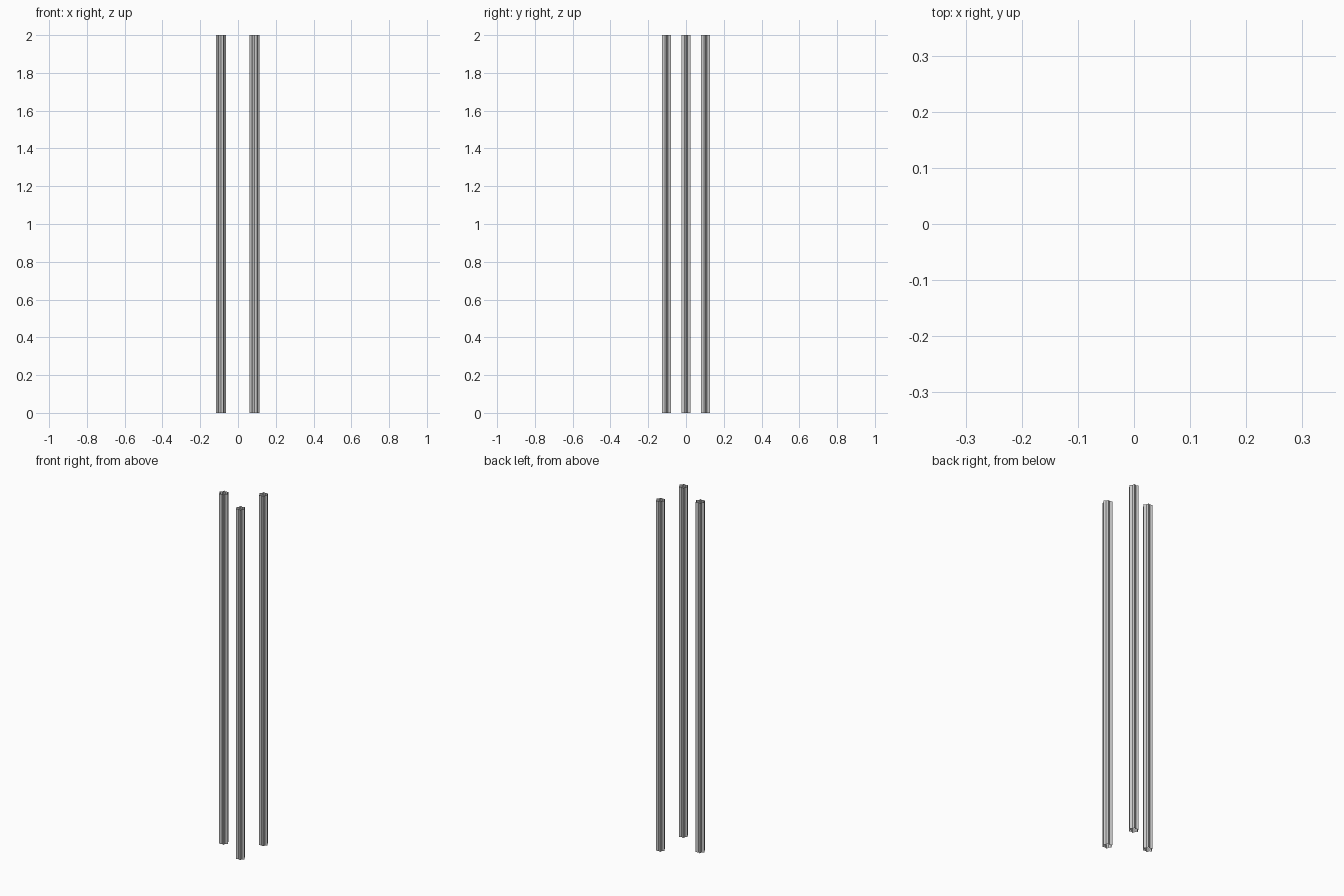
import bpy, bmesh
from math import cos, sin, pi

if "Cube" in bpy.data.objects:
    bpy.data.objects.remove(bpy.data.objects["Cube"])

HEIGHT = 2.0
R_OUT, R_IN, RIBS = 0.0265, 0.0175, 6   # fluted cross-section


def fluted_post(name, x, y):
    """Open-ended vertical post with a ribbed profile."""
    bm = bmesh.new()
    n = RIBS * 2
    ring = []
    for i in range(n):
        r = R_OUT if i % 2 == 0 else R_IN
        a = 2 * pi * i / n
        ring.append(bm.verts.new((r * cos(a), r * sin(a), 0)))
    edges = [bm.edges.new((ring[i], ring[(i + 1) % n])) for i in range(n)]
    # sweep the profile upward, leaving both ends open
    ext = bmesh.ops.extrude_edge_only(bm, edges=edges)
    top = [v for v in ext["geom"] if isinstance(v, bmesh.types.BMVert)]
    bmesh.ops.translate(bm, verts=top, vec=(0, 0, HEIGHT))
    bmesh.ops.recalc_face_normals(bm, faces=bm.faces)
    # open tube: make sure normals point outward
    f = next(iter(bm.faces))
    c = f.calc_center_median()
    if f.normal.x * c.x + f.normal.y * c.y < 0:
        bmesh.ops.reverse_faces(bm, faces=bm.faces)
    mesh = bpy.data.meshes.new(name)
    bm.to_mesh(mesh)
    bm.free()
    ob = bpy.data.objects.new(name, mesh)
    ob.location = (x, y, 0)
    bpy.context.collection.objects.link(ob)


# three posts at the corners of an equilateral triangle
fluted_post("left_post", -0.0905, 0)
fluted_post("front_right_post", 0.0885, -0.1035)
fluted_post("back_right_post", 0.0885, 0.1035)
